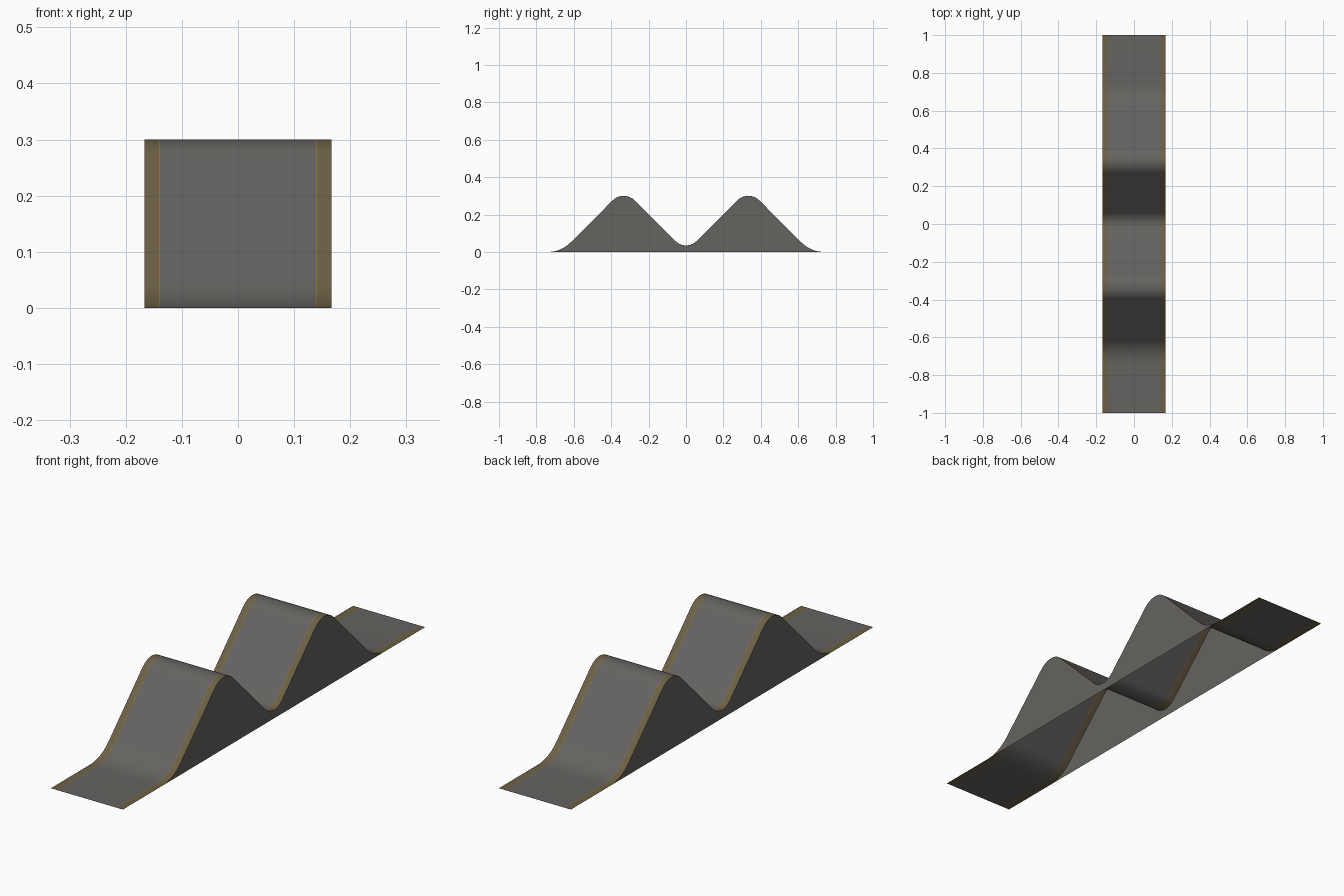
import bpy, bmesh, math

if "Cube" in bpy.data.objects:
    bpy.data.objects.remove(bpy.data.objects["Cube"])

HALF_W = 0.167


def material(name, rgb):
    m = bpy.data.materials.new(name)
    m.diffuse_color = (*rgb, 1)
    m.use_nodes = True
    m.node_tree.nodes["Principled BSDF"].inputs["Base Color"].default_value = m.diffuse_color
    return m


asphalt = material("grey asphalt", (0.13, 0.125, 0.117))
stripe = material("worn edge stripe", (0.15, 0.118, 0.062))
line = material("mustard line", (0.25, 0.17, 0.04))


def fillet(y, z, half, a0, a1, n=8):
    """Arc starting at (y, z) and turning from slope angle a0 to a1."""
    r = half / abs(math.sin(a1) - math.sin(a0))
    s = 1 if a1 > a0 else -1
    pts = []
    for i in range(n + 1):
        a = a0 + (a1 - a0) * i / n
        pts.append((y + s * r * (math.sin(a) - math.sin(a0)),
                    z + s * r * (math.cos(a0) - math.cos(a))))
    return pts


# Half profile: flat run-up, foot curve, crest, valley (45 degree slopes)
Q = math.pi / 4
K = math.tan(Q / 2)
foot, crest, valley = 0.123, 0.06, 0.056
half = [(-1.0, 0.0)]
half += fillet(-0.74, 0, foot, 0, Q)
half += fillet(-0.333 - crest, 0.3 - K * crest, crest, Q, 0)
half += fillet(-0.333, 0.3, crest, 0, -Q)[1:]
half += fillet(-valley, 0.035 + K * valley, valley, -Q, 0)
half[-1] = (0.0, half[-1][1])
profile = half + [(-y, z) for y, z in reversed(half[:-1])]


def finish(name, bm, mats):
    me = bpy.data.meshes.new(name)
    bm.to_mesh(me)
    bm.free()
    for m in mats:
        me.materials.append(m)
    ob = bpy.data.objects.new(name, me)
    bpy.context.collection.objects.link(ob)
    bpy.context.view_layer.objects.active = ob
    ob.select_set(True)
    bpy.ops.object.shade_smooth_by_angle(angle=math.radians(35))
    ob.select_set(False)


# Road surface, cut lengthwise into stripe, thin line and asphalt
xs = [-HALF_W, -0.141, -0.139, 0.139, 0.141, HALF_W]
cols = [1, 2, 0, 2, 1]
bm = bmesh.new()
rows = [[bm.verts.new((x, y, z)) for x in xs] for y, z in profile]
for a, b in zip(rows, rows[1:]):
    for i, c in enumerate(cols):
        bm.faces.new((a[i], a[i + 1], b[i + 1], b[i])).material_index = c
finish("road_surface", bm, [asphalt, stripe, line])

# Side walls below the humps; the underside stays open
for name, x in (("left_wall", -HALF_W), ("right_wall", HALF_W)):
    bm = bmesh.new()
    pts = [p for p in profile if abs(p[0]) < 0.745]
    top = [bm.verts.new((x, y, max(z, 0.0001))) for y, z in pts]
    base = [bm.verts.new((x, y, 0)) for y, z in pts]
    for i in range(len(pts) - 1):
        quad = [base[i], base[i + 1], top[i + 1], top[i]]
        bm.faces.new(quad if x > 0 else quad[::-1])
    finish(name, bm, [asphalt])
